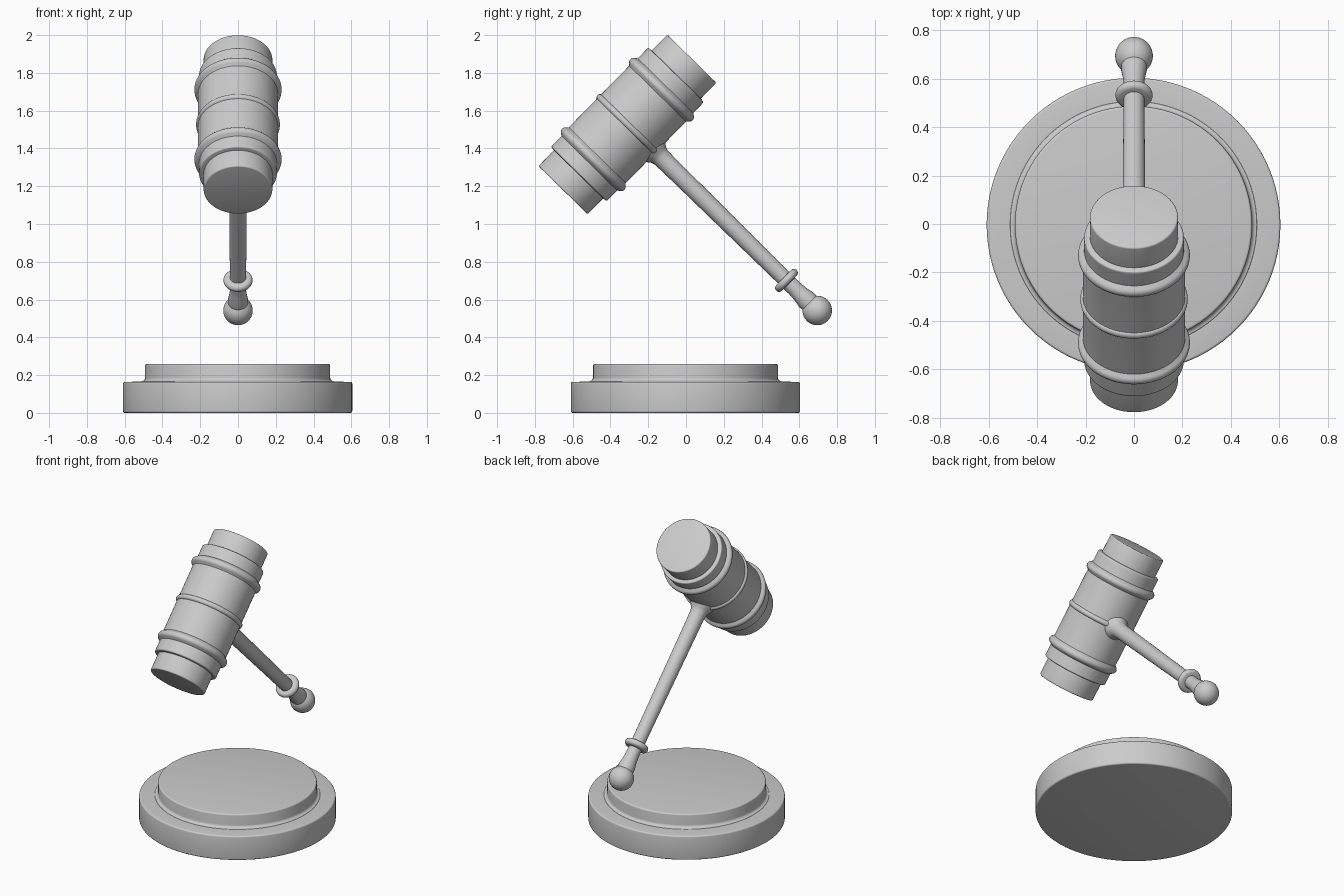
import bpy, bmesh, math
from mathutils import Vector, Matrix

cube = bpy.data.objects.get("Cube")
if cube:
    bpy.data.objects.remove(cube, do_unlink=True)

grey = bpy.data.materials.new("plain grey")
grey.use_nodes = True
COLOUR = (0.6, 0.6, 0.6, 1)
grey.diffuse_color = COLOUR
grey.node_tree.nodes["Principled BSDF"].inputs["Base Color"].default_value = COLOUR


def lathe(name, profile, origin, axis, steps=96):
    """Turn a (radius, distance) profile around an axis through origin."""
    bm = bmesh.new()
    verts = [bm.verts.new((r, 0, h)) for r, h in profile]
    edges = [bm.edges.new(pair) for pair in zip(verts, verts[1:])]
    bmesh.ops.spin(bm, geom=verts + edges, cent=(0, 0, 0), axis=(0, 0, 1),
                   angle=math.tau, steps=steps, use_merge=True)
    bmesh.ops.remove_doubles(bm, verts=bm.verts, dist=1e-5)
    bmesh.ops.recalc_face_normals(bm, faces=bm.faces)
    mesh = bpy.data.meshes.new(name)
    bm.to_mesh(mesh)
    bm.free()
    mesh.materials.append(grey)
    obj = bpy.data.objects.new(name, mesh)
    turn = Vector((0, 0, 1)).rotation_difference(Vector(axis)).to_matrix().to_4x4()
    obj.matrix_world = Matrix.Translation(origin) @ turn
    bpy.context.collection.objects.link(obj)
    bpy.ops.object.select_all(action='DESELECT')
    obj.select_set(True)
    bpy.context.view_layer.objects.active = obj
    bpy.ops.object.shade_smooth_by_angle(angle=math.radians(35))
    return obj


def arc(r, h, radius, start, end, n=8):
    """Arc points about (r, h); 0 degrees points outwards, 90 along the axis."""
    angles = [math.radians(start + (end - start) * i / n) for i in range(n + 1)]
    return [(r + radius * math.cos(a), h + radius * math.sin(a)) for a in angles]


# Sounding block: wide lower disc, coved step, narrower upper disc
block = [(0, 0), *arc(0.597, 0.01, 0.01, -90, 0, 4), *arc(0.597, 0.154, 0.01, 0, 90, 4),
         (0.51, 0.166), *arc(0.508, 0.186, 0.018, 270, 180, 5),
         *arc(0.48, 0.249, 0.01, 0, 90, 4), (0, 0.259)]
lathe("sounding_block", block, (-0.002, -0.003, 0), (0, 0, 1))

# Gavel head: half profile from the middle bead to the cap, then mirrored
centre = Vector((0, -0.31, 1.527))
head_axis = Vector((0, 0.7, 0.714)).normalized()
half = [*arc(0.204, 0, 0.018, 0, 65, 5), (0.211, 0.03), (0.211, 0.228),
        *arc(0.207, 0.258, 0.024, -60, 60, 8), (0.206, 0.288), (0.206, 0.355),
        *arc(0.198, 0.36, 0.008, 0, 90, 4), (0.182, 0.37),
        *arc(0.174, 0.479, 0.008, 0, 90, 4), (0, 0.487)]
lathe("gavel_head", [(r, -h) for r, h in reversed(half[1:])] + half, centre, head_axis)

# Handle: flared root, tapering shaft, swelling neck and round end
handle_axis = Vector((0, 0.714, -0.7))
handle = [(0, 0.15), (0.09, 0.18), (0.072, 0.212), (0.058, 0.228), (0.051, 0.25),
          (0.049, 0.3), (0.043, 1.12), (0.042, 1.24), (0.045, 1.28), (0.053, 1.325),
          *arc(0, 1.407, 0.078, -48, 90, 18)]
lathe("handle", handle, centre, handle_axis, 48)

# Ring around the handle
ring = [(0.03, 1.155), (0.046, 1.158), *arc(0.056, 1.179, 0.021, -80, 80, 10),
        (0.046, 1.2), (0.03, 1.203)]
lathe("handle_ring", ring, centre, handle_axis, 48)
